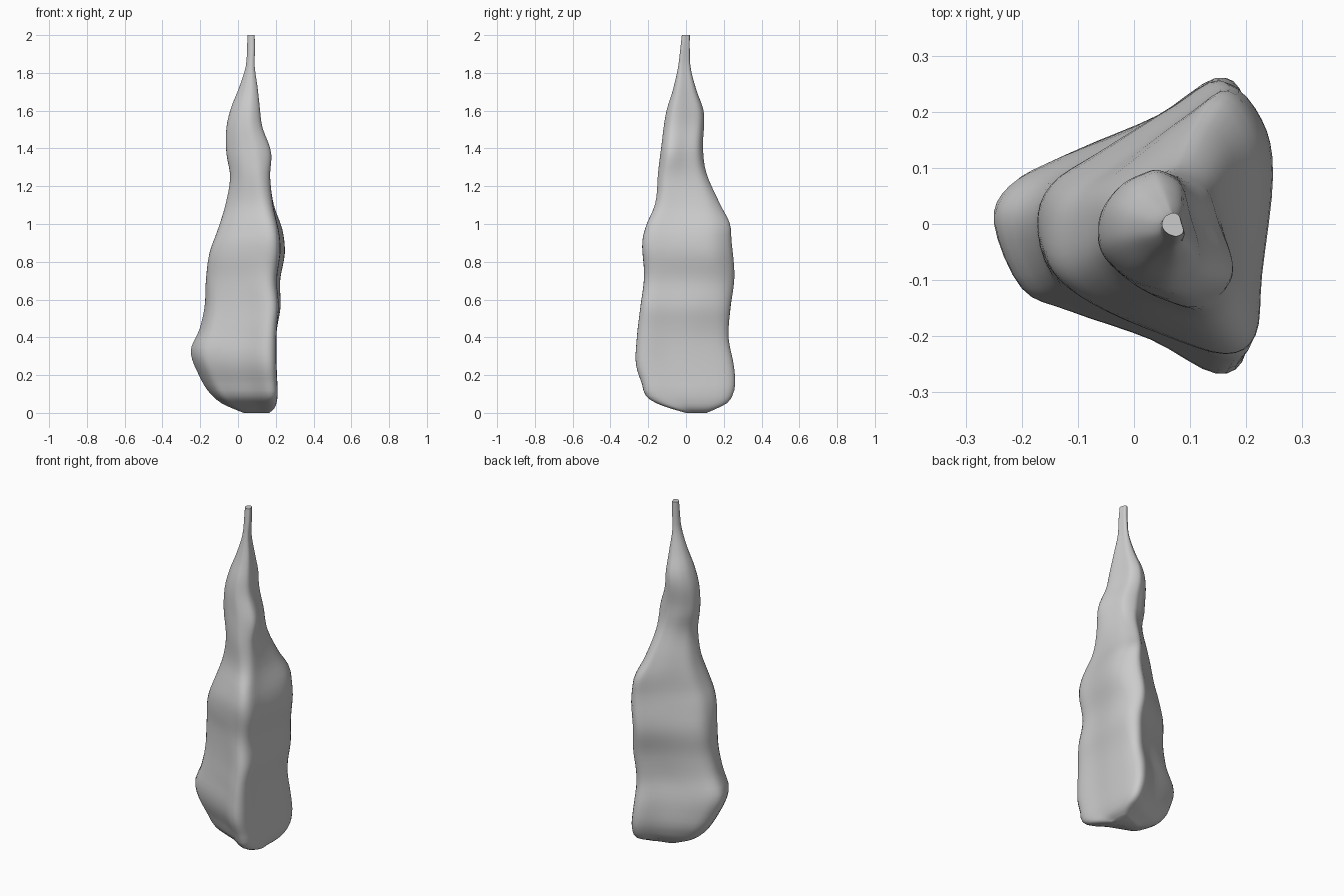
import bpy, bmesh

if "Cube" in bpy.data.objects:
    bpy.data.objects.remove(bpy.data.objects["Cube"])

# Silhouettes read by height: (z, min, max)
FRONT = [(0, .03, .165), (.02, -.02, .19), (.05, -.085, .203), (.1, -.145, .21), (.2, -.207, .206),
         (.33, -.25, .203), (.44, -.205, .206), (.56, -.177, .225), (.7, -.17, .223), (.85, -.15, .248),
         (.97, -.107, .235), (1.1, -.067, .19), (1.25, -.042, .17), (1.38, -.062, .175), (1.52, -.06, .127),
         (1.62, -.035, .115), (1.72, .005, .104), (1.84, .042, .088), (1.93, .048, .09), (2, .05, .088)]
SIDE = [(0, .0, .11), (.02, -.07, .155), (.05, -.155, .215), (.09, -.212, .245), (.15, -.232, .26),
        (.25, -.264, .253), (.4, -.26, .225), (.55, -.243, .235), (.72, -.222, .256), (.92, -.23, .24),
        (1, -.208, .233), (1.1, -.165, .183), (1.28, -.147, .105), (1.4, -.132, .09), (1.6, -.103, .093),
        (1.7, -.072, .058), (1.83, -.042, .024), (1.92, -.031, .02), (2, -.022, .02)]
# Rounded-triangle cross-sections in a unit box, running counter-clockwise from the left edge
LOW = [(0, .53), (.11, .3), (.3, .22), (.62, .12), (.88, 0), (1, .08), (.99, .35), (1, .65),
       (.97, .93), (.85, 1), (.6, .87), (.25, .75), (.06, .66)]
MID = [(0, .45), (.03, .3), (.2, .18), (.5, .07), (.78, 0), (.92, .07), (.95, .3), (1, .67),
       (.95, .87), (.8, 1), (.6, .91), (.28, .73), (.06, .6)]
HIGH = [(0, .5), (.05, .32), (.25, .13), (.45, .04), (.7, 0), (.95, .12), (1, .3), (.9, .6),
        (.8, .88), (.57, 1), (.4, .97), (.2, .88), (.04, .7)]
BLEND = [(0, LOW), (.4, LOW), (.8, MID), (1.0, MID), (1.35, HIGH), (2.01, HIGH)]


def span(table, z):
    """Smooth (Hermite) interpolation of a silhouette at height z."""
    i = max(k for k in range(len(table) - 1) if table[k][0] <= z)
    a, b = table[i], table[i + 1]
    p, q = table[max(i - 1, 0)], table[min(i + 2, len(table) - 1)]
    h = b[0] - a[0]
    t = (z - a[0]) / h
    out = []
    for c in (1, 2):
        d = (b[c] - a[c]) / h
        m0 = ((a[c] - p[c]) / (a[0] - p[0]) + d) / 2 if i else d
        m1 = ((q[c] - b[c]) / (q[0] - b[0]) + d) / 2 if q is not b else d
        out.append((2*t**3 - 3*t*t + 1) * a[c] + (t**3 - 2*t*t + t) * h * m0
                   + (3*t*t - 2*t**3) * b[c] + (t**3 - t*t) * h * m1)
    return out


def outline(z, steps=4):
    """Closed spline cross-section at height z, fitted to its unit box."""
    i = max(k for k in range(len(BLEND) - 1) if BLEND[k][0] <= z)
    (z0, s0), (z1, s1) = BLEND[i], BLEND[i + 1]
    t = (z - z0) / (z1 - z0)
    pts = [[u + (v - u) * t for u, v in zip(a, b)] for a, b in zip(s0, s1)]
    n, axes = len(pts), []
    for c in (0, 1):
        vals = []
        for k in range(n):
            p0, p1, p2, p3 = (pts[(k + j) % n][c] for j in (-1, 0, 1, 2))
            for s in range(steps):
                w = s / steps
                vals.append(.5 * (2*p1 + (p2 - p0)*w + (2*p0 - 5*p1 + 4*p2 - p3)*w*w
                                  + (3*p1 - p0 - 3*p2 + p3)*w**3))
        lo, hi = min(vals), max(vals)
        axes.append([(v - lo) / (hi - lo) for v in vals])
    return list(zip(*axes))


# Tapering body lofted through horizontal rings
heights = [0, .006, .012, .02, .035, .05, .07, .09, .12, .15] + [.15 + 1.85 * k / 56 for k in range(1, 57)]
bm = bmesh.new()
rings = []
for z in heights:
    z = min(z, 2.0)
    x0, x1 = span(FRONT, z)
    y0, y1 = span(SIDE, z)
    rings.append([bm.verts.new((x0 + (x1 - x0) * u, y0 + (y1 - y0) * v, z)) for u, v in outline(z)])
for a, b in zip(rings, rings[1:]):
    for k in range(len(a)):
        j = (k + 1) % len(a)
        bm.faces.new((a[k], a[j], b[j], b[k]))
bm.faces.new(rings[0][::-1])
bm.faces.new(rings[-1])
bmesh.ops.recalc_face_normals(bm, faces=bm.faces)
mesh = bpy.data.meshes.new("stone_spike")
bm.to_mesh(mesh)
bm.free()
spike = bpy.data.objects.new("stone_spike", mesh)
bpy.context.collection.objects.link(spike)

# Smooth surface with the small tip cap kept crisp
bpy.context.view_layer.objects.active = spike
spike.select_set(True)
bpy.ops.object.shade_smooth_by_angle(angle=1.0)
